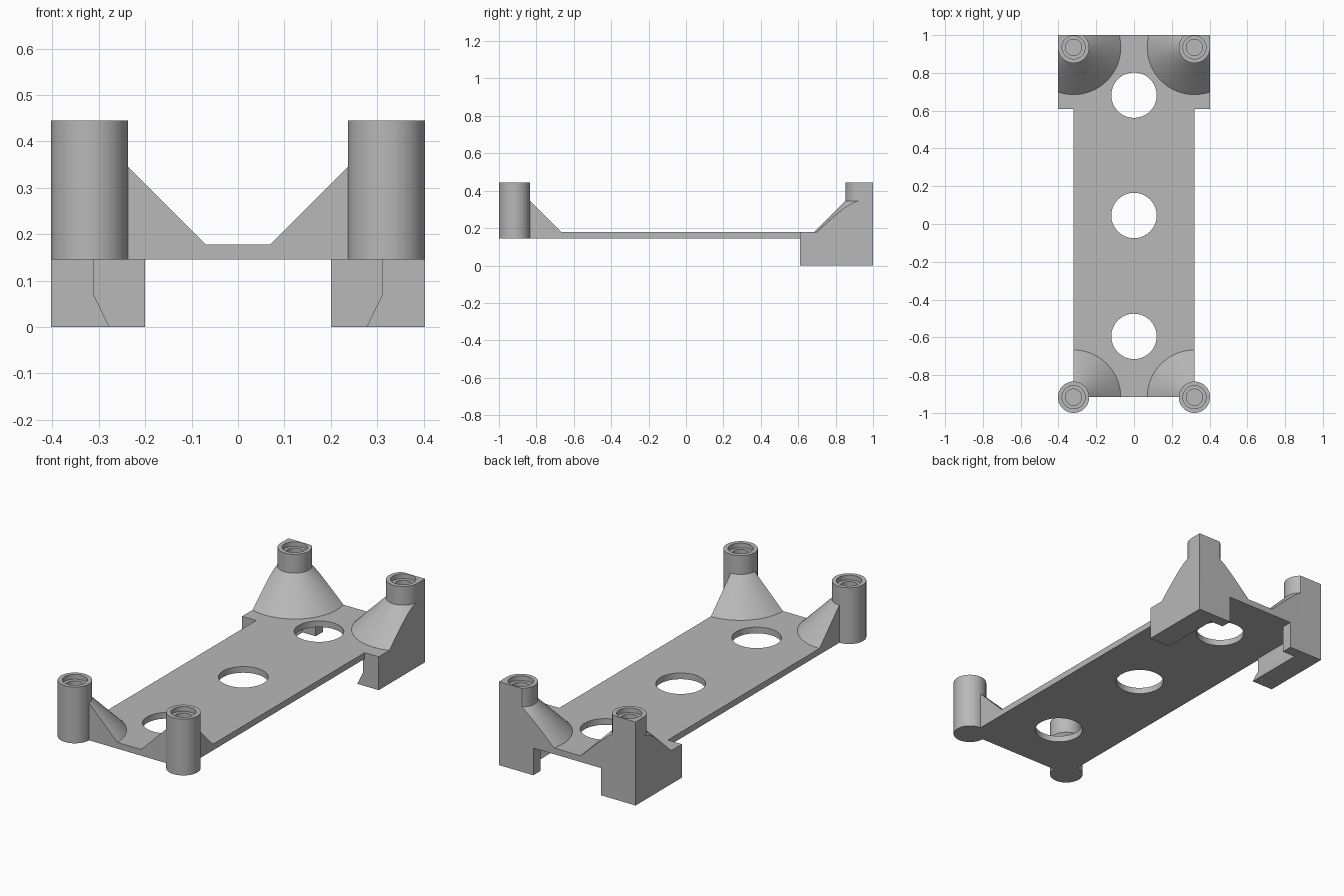
import bpy, bmesh, math
from mathutils import Matrix, Vector

default = bpy.data.objects.get("Cube")
if default:
    bpy.data.objects.remove(default, do_unlink=True)

# Shared dimensions
POST_X, FRONT_Y, REAR_Y = 0.32, -0.917, 0.935
POST_R, CONE_R = 0.083, 0.25
OUTER_X, BACK_Y, LEG_Y = 0.403, 1.0, 0.61
DECK_Z, TOP_Z, CONE_Z, POST_Z = 0.145, 0.178, 0.345, 0.445
SEGMENTS = 64

grey = bpy.data.materials.new("plain grey")
grey.use_nodes = True
colour = (0.48, 0.48, 0.48, 1)
grey.diffuse_color = colour
grey.node_tree.nodes["Principled BSDF"].inputs["Base Color"].default_value = colour
parts = []


def finish(name, bm, mirrored=True):
    """Clean the mesh, add it to the scene and mirror it left to right."""
    bmesh.ops.remove_doubles(bm, verts=bm.verts, dist=0.0001)
    bmesh.ops.recalc_face_normals(bm, faces=bm.faces)
    mesh = bpy.data.meshes.new(name)
    bm.to_mesh(mesh)
    bm.free()
    mesh.materials.append(grey)
    obj = bpy.data.objects.new(name, mesh)
    bpy.context.collection.objects.link(obj)
    if mirrored:
        obj.modifiers.new("Mirror", "MIRROR")
    parts.append(obj)


def arc(cx, cy, r, start=0, end=360, steps=SEGMENTS):
    return [(cx + r * math.cos(a), cy + r * math.sin(a))
            for a in (math.radians(start + (end - start) * i / steps) for i in range(steps))]


def extrude(outlines, low, high, along_y=False):
    """Fill flat outlines (inner ones become holes) and extrude them."""
    curve = bpy.data.curves.new("outline", "CURVE")
    curve.dimensions, curve.fill_mode = "2D", "BOTH"
    curve.extrude = (high - low) / 2
    for points in outlines:
        spline = curve.splines.new("POLY")
        spline.points.add(len(points) - 1)
        for p, (x, y) in zip(spline.points, points):
            p.co = (x, y, 0, 1)
        spline.use_cyclic_u = True
    obj = bpy.data.objects.new("outline", curve)
    bpy.context.collection.objects.link(obj)
    bpy.context.view_layer.update()
    mesh = bpy.data.meshes.new_from_object(
        obj.evaluated_get(bpy.context.evaluated_depsgraph_get()))
    bm = bmesh.new()
    bm.from_mesh(mesh)
    middle = (low + high) / 2
    if along_y:
        bm.transform(Matrix.Translation((0, middle, 0)) @ Matrix.Rotation(math.pi / 2, 4, "X"))
    else:
        bm.transform(Matrix.Translation((0, 0, middle)))
    bpy.data.objects.remove(obj, do_unlink=True)
    bpy.data.curves.remove(curve)
    bpy.data.meshes.remove(mesh)
    return bm


def lathe(profile, cx, cy):
    """Revolve (radius, height) points around an upright axis."""
    bm = bmesh.new()
    verts = [bm.verts.new((cx + r, cy, z)) for r, z in profile]
    edges = [bm.edges.new(pair) for pair in zip(verts, verts[1:])]
    bmesh.ops.spin(bm, geom=verts + edges, cent=(cx, cy, 0), axis=(0, 0, 1),
                   angle=math.tau, steps=SEGMENTS, use_duplicate=False)
    bmesh.ops.remove_doubles(bm, verts=bm.verts, dist=0.0001)
    return bm


def trim(bm, point, normal):
    """Cut away everything on the normal side and cap the cut."""
    cut = bmesh.ops.bisect_plane(bm, geom=bm.verts[:] + bm.edges[:] + bm.faces[:],
                                 plane_co=Vector(point), plane_no=Vector(normal),
                                 clear_outer=True)
    edges = [e for e in cut["geom_cut"] if isinstance(e, bmesh.types.BMEdge)]
    bmesh.ops.holes_fill(bm, edges=edges)


# T-shaped deck with three round openings
half = [(POST_X, FRONT_Y), (POST_X, LEG_Y), (OUTER_X, LEG_Y), (OUTER_X, BACK_Y)]
outline = half + [(-x, y) for x, y in reversed(half)]
holes = [arc(0, y, 0.12) for y in (-0.595, 0.045, 0.682)]
finish("deck", extrude([outline] + holes, DECK_Z, TOP_Z), mirrored=False)

# Posts with stepped sockets, and flared cones trimmed to the deck edges
for label, y, bottom, side, end, direction in (
        ("front", FRONT_Y, DECK_Z, POST_X, FRONT_Y, -1),
        ("rear", REAR_Y, TOP_Z, OUTER_X, BACK_Y, 1)):
    post = lathe([(0, bottom), (POST_R, bottom), (POST_R, POST_Z), (0.061, POST_Z),
                  (0.061, POST_Z - 0.025), (0.043, POST_Z - 0.025),
                  (0.043, CONE_Z + 0.02), (0, CONE_Z + 0.02)], POST_X, y)
    for v in post.verts:
        v.co.y = min(v.co.y, BACK_Y)
    finish(label + "_posts", post)

    cone = lathe([(0, TOP_Z), (CONE_R, TOP_Z), (POST_R, CONE_Z), (0, CONE_Z)], POST_X, y)
    trim(cone, (side, 0, 0), (1, 0, 0))
    trim(cone, (0, end, 0), (0, direction, 0))
    finish(label + "_cones", cone)

# Square corners that fill in behind the rear posts
corner = [(x, min(y, BACK_Y - 0.0005)) for x, y in arc(POST_X, REAR_Y, POST_R - 0.002, 0, 90, 16)]
corner = [(OUTER_X, REAR_Y)] + corner + [(POST_X, BACK_Y), (OUTER_X, BACK_Y)]
finish("rear_corners", extrude([corner], TOP_Z, POST_Z))

# Side legs with an inward lip, closed by a wider back wall
WALL_Y = 0.94
leg = [(OUTER_X, 0), (0.277, 0), (0.31, 0.068), (0.31, DECK_Z), (OUTER_X, DECK_Z)]
finish("side_legs", extrude([leg], LEG_Y, WALL_Y, along_y=True))
wall = [(0.2, 0), (OUTER_X, 0), (OUTER_X, DECK_Z), (0.2, DECK_Z)]
finish("back_walls", extrude([wall], WALL_Y, BACK_Y, along_y=True))

# Smooth the round surfaces while keeping the edges crisp
bpy.ops.object.select_all(action="DESELECT")
for obj in parts:
    obj.select_set(True)
bpy.context.view_layer.objects.active = parts[0]
bpy.ops.object.shade_smooth_by_angle(angle=math.radians(30))
